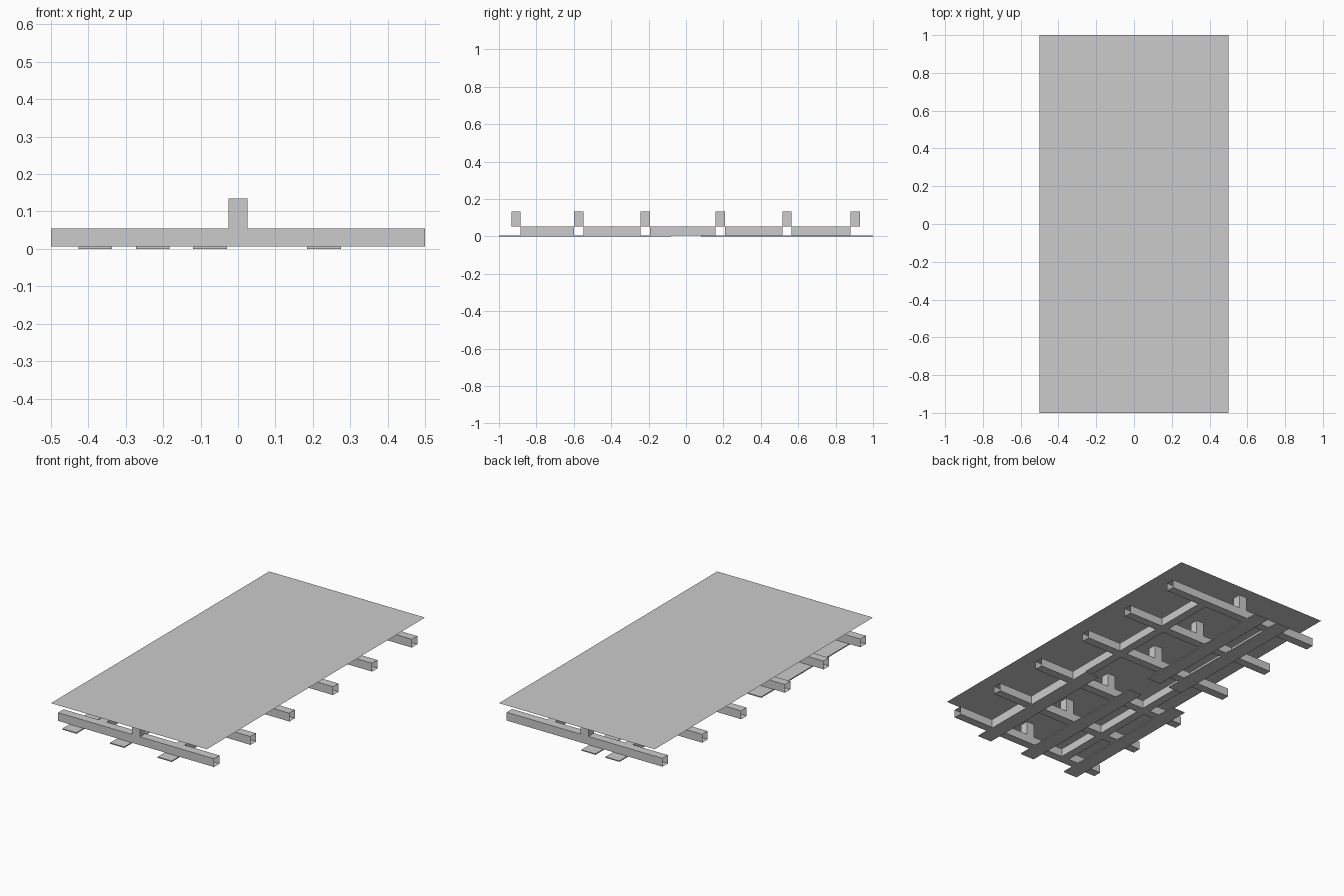
import bpy

if "Cube" in bpy.data.objects:
    bpy.data.objects.remove(bpy.data.objects["Cube"])

Z_BOARD, Z_FRAME, Z_TOP = 0.006, 0.054, 0.134
JOIST_Y = [-0.909, -0.573, -0.218, 0.183, 0.54, 0.904]
W = 0.025  # half width of the timbers


def make(name, verts, faces):
    mesh = bpy.data.meshes.new(name)
    mesh.from_pydata(verts, [], faces)
    mesh.update()
    ob = bpy.data.objects.new(name, mesh)
    bpy.context.collection.objects.link(ob)
    return ob


def box(name, x0, x1, y0, y1, z0, z1, open_axis=None):
    """Box, optionally without the two end faces on one axis."""
    verts = [(x, y, z) for x in (x0, x1) for y in (y0, y1) for z in (z0, z1)]
    sides = {
        'x': [(0, 1, 3, 2), (4, 6, 7, 5)],
        'y': [(0, 4, 5, 1), (2, 3, 7, 6)],
        'z': [(0, 2, 6, 4), (1, 5, 7, 3)],
    }
    faces = [f for axis, pair in sides.items() if axis != open_axis for f in pair]
    return make(name, verts, faces)


# Top sheet, a single flat face
make("top_sheet", [(-0.5, -1, Z_TOP), (0.5, -1, Z_TOP), (0.5, 1, Z_TOP), (-0.5, 1, Z_TOP)],
     [(0, 1, 2, 3)])

# Cross joists (open ended) with a short post on each
for y in JOIST_Y:
    box("cross_joist", -0.5, 0.5, y - W, y + W, Z_BOARD, Z_FRAME, 'x')
    box("post", -W, W, y - W, y + W, Z_FRAME, Z_TOP, 'z')

# Short stringers between neighbouring joists
for a, b in zip(JOIST_Y, JOIST_Y[1:]):
    for x in (-0.25, 0.25):
        box("stringer", x - W, x + W, a + W, b - W, Z_BOARD, Z_FRAME, 'y')

# Thin boards under the frame: three at the front, two at the back
for x in (-0.382, -0.075, 0.23):
    box("front_board", x - 0.045, x + 0.045, -1, -0.08, 0, Z_BOARD)
for x in (-0.228, -0.075):
    box("back_board", x - 0.045, x + 0.045, 0.08, 1, 0, Z_BOARD)
